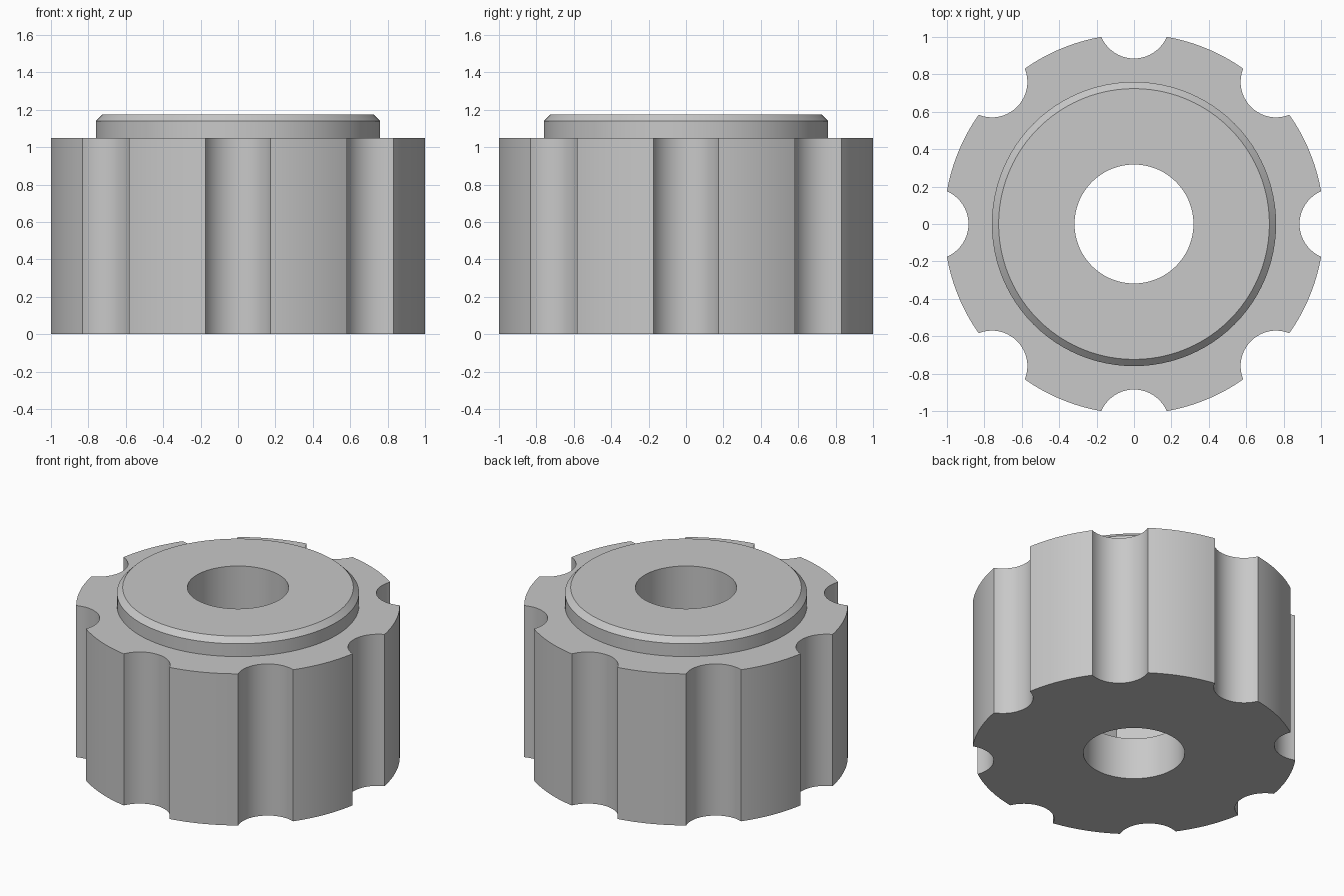
import bpy, bmesh
from math import sin, cos, pi, asin, atan2, hypot

cube = bpy.data.objects.get("Cube")
if cube:
    bpy.data.objects.remove(cube, do_unlink=True)

NOTCHES = 8
RIM_R = 1.0155       # outer radius of the grip
CHORD = 0.175        # half width of a notch mouth
NOTCH_FLOOR = 0.885  # radius at the deepest point of a notch
BODY_H, TOP_H = 1.05, 1.175
HUB_R, CHAMFER = 0.76, 0.036
BORE_R = 0.318
NUT_R, NUT_LOW, NUT_HIGH = 0.64, 0.29, 0.80

grey = bpy.data.materials.new("light grey")
grey.use_nodes = True
colour = (0.58, 0.58, 0.58, 1)
grey.diffuse_color = colour
grey.node_tree.nodes["Principled BSDF"].inputs["Base Color"].default_value = colour


def circle(radius, sides):
    return [(radius * cos(2 * pi * i / sides), radius * sin(2 * pi * i / sides))
            for i in range(sides)]


def loft(name, rings):
    """Solid skinned through (outline, height) rings of equal point count."""
    bm = bmesh.new()
    loops = [[bm.verts.new((x, y, z)) for x, y in outline] for outline, z in rings]
    for low, high in zip(loops, loops[1:]):
        n = len(low)
        for i in range(n):
            j = (i + 1) % n
            bm.faces.new((low[i], low[j], high[j], high[i]))
    bm.faces.new(loops[0][::-1])
    bm.faces.new(loops[-1])
    mesh = bpy.data.meshes.new(name)
    bm.to_mesh(mesh)
    bm.free()
    mesh.materials.append(grey)
    obj = bpy.data.objects.new(name, mesh)
    bpy.context.collection.objects.link(obj)
    return obj


def grip_outline():
    """Round rim with circular finger notches."""
    mouth = (RIM_R ** 2 - CHORD ** 2) ** 0.5
    depth = mouth - NOTCH_FLOOR
    r = (CHORD ** 2 + depth ** 2) / (2 * depth)
    centre = NOTCH_FLOOR + r
    half = atan2(CHORD, centre - mouth)
    edge = asin(CHORD / RIM_R)
    step = 2 * pi / NOTCHES
    points = []
    for k in range(NOTCHES):
        for i in range(21):
            a = half * (i / 10 - 1)
            x, y = centre - r * cos(a), r * sin(a)
            t, d = atan2(y, x) + k * step, hypot(x, y)
            points.append((d * cos(t), d * sin(t)))
        for i in range(1, 12):
            t = k * step + edge + (step - 2 * edge) * i / 12
            points.append((RIM_R * cos(t), RIM_R * sin(t)))
    return points


# Notched grip and chamfered hub
knob = loft("knob_body", [(grip_outline(), 0), (grip_outline(), BODY_H)])
hub = loft("hub", [(circle(HUB_R, 96), BODY_H - 0.05),
                   (circle(HUB_R, 96), TOP_H - CHAMFER),
                   (circle(HUB_R - CHAMFER, 96), TOP_H)])

# Through bore and enclosed hexagonal nut pocket
bore = loft("bore_cutter", [(circle(BORE_R, 72), -0.2), (circle(BORE_R, 72), TOP_H + 0.2)])
pocket = loft("nut_pocket_cutter", [(circle(NUT_R, 6), NUT_LOW), (circle(NUT_R, 6), NUT_HIGH)])

helpers = [(hub, 'UNION'), (pocket, 'DIFFERENCE'), (bore, 'DIFFERENCE')]
for helper, operation in helpers:
    helper.hide_render = True
    mod = knob.modifiers.new(helper.name, 'BOOLEAN')
    mod.operation, mod.object, mod.solver = operation, helper, 'EXACT'

# Bake the cuts, then drop the helpers
bpy.context.view_layer.update()
baked = bpy.data.meshes.new_from_object(
    knob.evaluated_get(bpy.context.evaluated_depsgraph_get()))
knob.modifiers.clear()
knob.data = baked
for helper, _ in helpers:
    bpy.data.objects.remove(helper, do_unlink=True)

# Smooth curved walls, crisp edges
bpy.ops.object.select_all(action='DESELECT')
knob.select_set(True)
bpy.context.view_layer.objects.active = knob
bpy.ops.object.shade_smooth_by_angle(angle=pi / 6)
